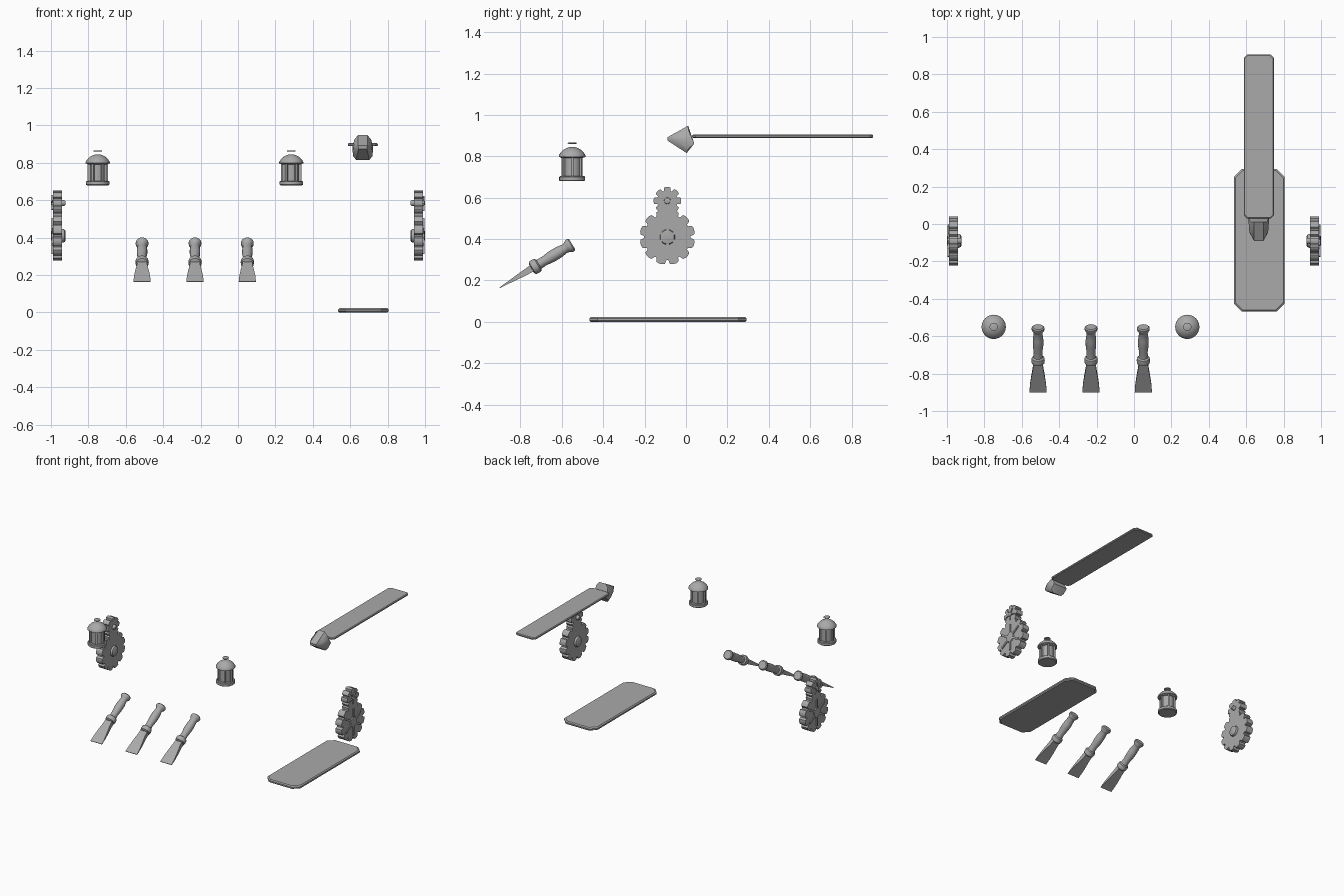
import bpy, bmesh
from math import sin, cos, pi, radians
from mathutils import Vector, Matrix

if "Cube" in bpy.data.objects:
    bpy.data.objects.remove(bpy.data.objects["Cube"], do_unlink=True)

GREY = (0.4, 0.4, 0.4, 1)
metal = bpy.data.materials.new("plain grey")
metal.diffuse_color = GREY
metal.use_nodes = True
metal.node_tree.nodes["Principled BSDF"].inputs["Base Color"].default_value = GREY


def finish(name, bm, matrix=Matrix(), smooth=True):
    bmesh.ops.transform(bm, matrix=matrix, verts=bm.verts)
    bmesh.ops.recalc_face_normals(bm, faces=bm.faces)
    me = bpy.data.meshes.new(name)
    bm.to_mesh(me)
    bm.free()
    me.materials.append(metal)
    ob = bpy.data.objects.new(name, me)
    bpy.context.collection.objects.link(ob)
    if smooth:
        bpy.ops.object.select_all(action='DESELECT')
        ob.select_set(True)
        bpy.context.view_layer.objects.active = ob
        bpy.ops.object.shade_smooth_by_angle(angle=radians(35))
    return ob


def loft(bm, rings):
    """Skin a list of equal-length point rings and cap both ends."""
    loops = [[bm.verts.new(p) for p in ring] for ring in rings]
    n = len(loops[0])
    for a, b in zip(loops, loops[1:]):
        for i in range(n):
            j = (i + 1) % n
            bm.faces.new((a[i], a[j], b[j], b[i]))
    bm.faces.new(loops[0][::-1])
    bm.faces.new(loops[-1])


def circle(r, z, n=24):
    return [(r * cos(2 * pi * i / n), r * sin(2 * pi * i / n), z) for i in range(n)]


def lathe(bm, profile, n=24):
    loft(bm, [circle(r, z, n) for r, z in profile])


def box(bm, size, matrix):
    bmesh.ops.create_cube(bm, size=1, matrix=matrix @ Matrix.Diagonal((*size, 1)))


# Gears: local z points outward, away from the centre of the model
def gear(name, side, z, root, tip, teeth, spokes, hub, turn):
    bm = bmesh.new()
    step = 2 * pi / teeth
    outline = []
    for i in range(teeth):
        for f, r in ((-0.42, root), (-0.32, tip * 0.97), (-0.12, tip),
                     (0.12, tip), (0.32, tip * 0.97), (0.42, root)):
            a = turn + (i + f) * step
            outline.append((r * cos(a), r * sin(a)))
    loft(bm, [[(x, y, h) for x, y in outline] for h in (-0.025, 0.025)])
    # domed hub on both faces
    lathe(bm, [(hub * 0.6, -0.044), (hub * 0.9, -0.038), (hub, -0.028),
               (hub, 0.025), (hub * 0.9, 0.032), (hub * 0.6, 0.034)])
    # raised spokes on the outer face
    for i in range(spokes):
        spin = Matrix.Rotation(2 * pi * i / spokes, 4, 'Z')
        box(bm, (root * 0.82, hub * 0.38, 0.012),
            spin @ Matrix.Translation((root * 0.45, 0, 0.026)))
    place = Matrix.Translation((side * 0.965, -0.09, z)) @ Matrix.Rotation(side * pi / 2, 4, 'Y')
    finish(name, bm, place)


for side, label in ((1, "left"), (-1, "right")):
    gear(label + "_large_gear", side, 0.41, 0.112, 0.134, 12, 6, 0.037, pi / 12)
    gear(label + "_small_gear", side, 0.585, 0.05, 0.067, 8, 5, 0.016, 0)

# Lanterns
for x, label in ((-0.75, "right"), (0.285, "left")):
    place = Matrix.Translation((x, -0.55, 0.68))
    bm = bmesh.new()
    lathe(bm, [(0.058, 0), (0.063, 0.004), (0.063, 0.02), (0.058, 0.024)])
    finish(label + "_lantern_base", bm, place)
    bm = bmesh.new()
    lathe(bm, [(0.042, 0.02), (0.042, 0.125)])
    finish(label + "_lantern_glass", bm, place)
    bm = bmesh.new()
    for i in range(6):
        a = pi / 3 * i
        box(bm, (0.011, 0.011, 0.105), Matrix.Translation((0.05 * cos(a), 0.05 * sin(a), 0.072))
            @ Matrix.Rotation(a, 4, 'Z'))
    finish(label + "_lantern_posts", bm, place, False)
    bm = bmesh.new()
    lathe(bm, [(0.05, 0.112), (0.065, 0.118), (0.065, 0.124), (0.056, 0.138),
               (0.043, 0.151), (0.028, 0.16), (0.012, 0.165)])
    finish(label + "_lantern_roof", bm, place)
    bm = bmesh.new()
    lathe(bm, [(0.016, 0.18), (0.022, 0.182), (0.022, 0.185), (0.016, 0.187)])
    finish(label + "_lantern_cap", bm, place)

# Flat scrapers: local z runs from the blade tip up to the handle end
for n, x in enumerate((-0.513, -0.23, 0.05), 1):
    place = Matrix.Translation((x, -0.9, 0.165)) @ Matrix.Rotation(radians(-59), 4, 'X')
    bm = bmesh.new()
    loft(bm, [[(sx * w, sy * t, z) for sx, sy in ((-1, -1), (1, -1), (1, 1), (-1, 1))]
              for z, w, t in ((0, 0.046, 0.002), (0.05, 0.043, 0.006), (0.1, 0.036, 0.011),
                              (0.15, 0.028, 0.015), (0.2, 0.024, 0.018))])
    finish(f"scraper_blade_{n}", bm, place)
    bm = bmesh.new()
    lathe(bm, [(0.024, 0.178), (0.034, 0.184), (0.036, 0.2), (0.034, 0.214), (0.025, 0.22),
               (0.023, 0.25), (0.028, 0.29), (0.028, 0.33), (0.023, 0.37),
               (0.026, 0.377), (0.034, 0.39), (0.034, 0.402), (0.028, 0.408)], 20)
    finish(f"scraper_handle_{n}", bm, place)


# Boards with clipped corners and softened rims
def board(name, x0, x1, y0, y1, z0, z1, clip):
    def ring(z, d):
        a, b, c, e, k = x0 + d, x1 - d, y0 + d, y1 - d, clip
        return [(a + k, c, z), (b - k, c, z), (b, c + k, z), (b, e - k, z),
                (b - k, e, z), (a + k, e, z), (a, e - k, z), (a, c + k, z)]
    bm = bmesh.new()
    e = (z1 - z0) * 0.3
    loft(bm, [ring(z0, e), ring(z0 + e, 0), ring(z1 - e, 0), ring(z1, e)])
    finish(name, bm, smooth=False)


board("lower_board", 0.535, 0.805, -0.467, 0.293, 0, 0.023, 0.04)
board("upper_board", 0.587, 0.748, 0.03, 0.905, 0.889, 0.905, 0.016)

# Hooded knob at the front of the upper board: mirrored hull of half-width, y, z
bm = bmesh.new()
for w, y, z in ((0.025, -0.09, 0.892), (0.022, -0.088, 0.875), (0.05, -0.045, 0.875),
                (0.045, -0.045, 0.9), (0.025, 0.01, 0.948), (0.045, 0.012, 0.925),
                (0.055, 0.02, 0.885), (0.054, 0.04, 0.862), (0.052, 0.01, 0.835),
                (0.035, 0.003, 0.816), (0.05, -0.015, 0.845)):
    for s in (-1, 1):
        bm.verts.new((0.667 + s * w, y, z))
bmesh.ops.convex_hull(bm, input=bm.verts)
finish("knob", bm)
